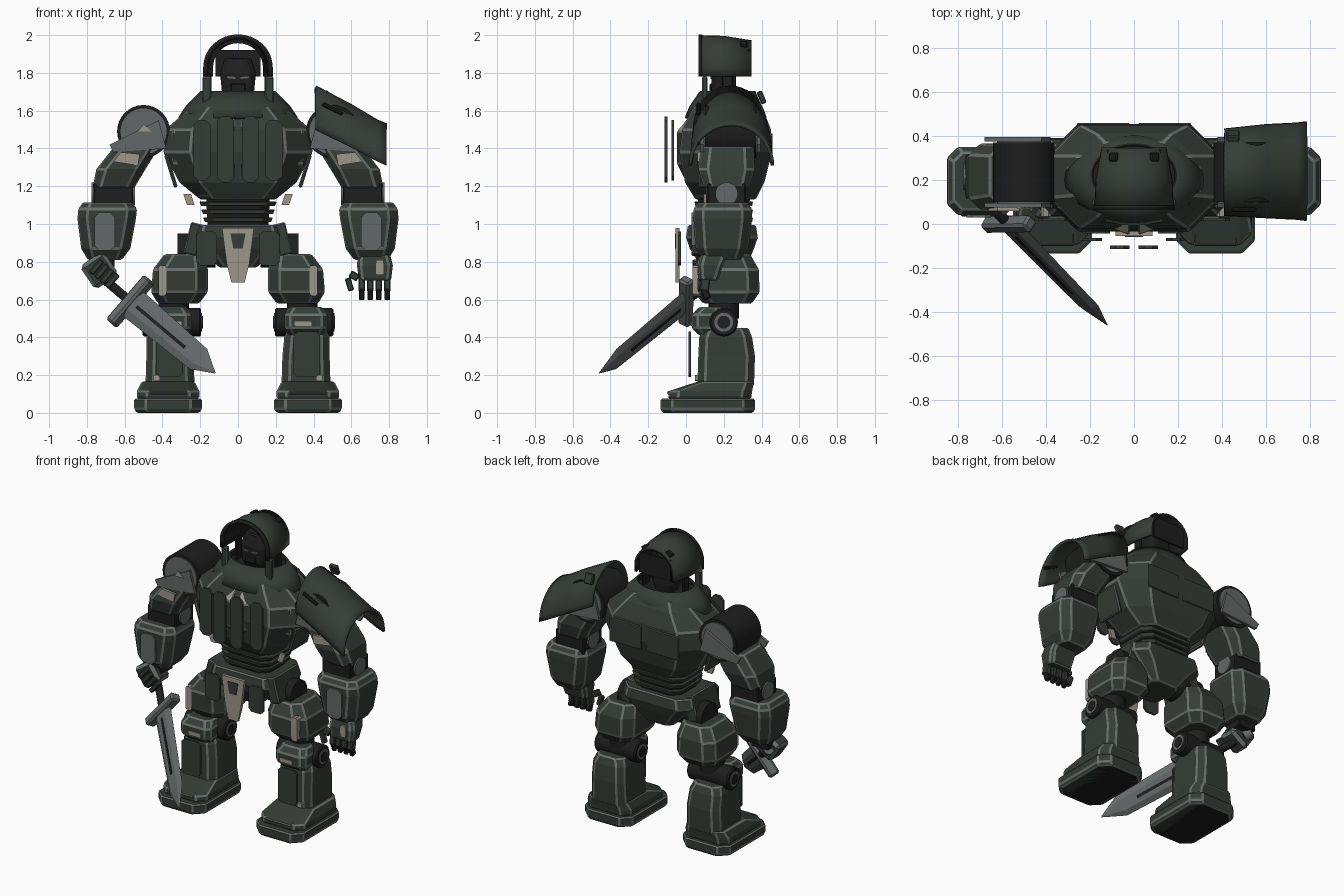
import bpy, math
from mathutils import Matrix, Vector, Euler

if "Cube" in bpy.data.objects:
    bpy.data.objects.remove(bpy.data.objects["Cube"])


def mat(name, r, g, b):
    m = bpy.data.materials.new(name)
    m.diffuse_color = (r, g, b, 1)
    m.use_nodes = True
    m.node_tree.nodes["Principled BSDF"].inputs["Base Color"].default_value = m.diffuse_color
    return m


GREEN = mat("dark_green", 0.036, 0.045, 0.037)
BLACK = mat("near_black", 0.013, 0.013, 0.013)
GREY = mat("steel_grey", 0.13, 0.14, 0.14)
TRIM = mat("edge_trim", 0.14, 0.16, 0.15)
BEIGE = mat("pale_beige", 0.34, 0.31, 0.26)


def make(name, verts, faces, mats, bevel=0, shell=0, smooth=False, mtx=None):
    me = bpy.data.meshes.new(name)
    me.from_pydata([tuple(v) for v in verts], [], faces)
    for m in mats:
        me.materials.append(m)
    ob = bpy.data.objects.new(name, me)
    bpy.context.collection.objects.link(ob)
    if mtx:
        ob.matrix_world = mtx
    if shell:
        s = ob.modifiers.new("shell", 'SOLIDIFY')
        s.thickness, s.offset = shell, 0
        s.material_offset = 1
        s.material_offset_rim = 1
    if bevel:
        b = ob.modifiers.new("edge", 'BEVEL')
        b.width, b.segments, b.limit_method = bevel, 1, 'ANGLE'
        b.angle_limit = math.radians(28)
        b.material = len(mats) - 1
    if smooth:
        bpy.ops.object.select_all(action='DESELECT')
        ob.select_set(True)
        bpy.context.view_layer.objects.active = ob
        bpy.ops.object.shade_smooth_by_angle(angle=math.radians(35))
    return ob


# skin a list of point rings, bottom to top, counter-clockwise
def skin(name, rings, mats, closed=True, cap=True, **kw):
    n = len(rings[0])
    faces = []
    for k in range(len(rings) - 1):
        for i in range(n if closed else n - 1):
            j = (i + 1) % n
            faces.append((k * n + i, k * n + j, (k + 1) * n + j, (k + 1) * n + i))
    if cap:
        faces.append(tuple(range(n - 1, -1, -1)))
        faces.append(tuple(range((len(rings) - 1) * n, len(rings) * n)))
    return make(name, [p for r in rings for p in r], faces, mats, **kw)


def octo(z, cx, cy, hx, hy, c):
    return [(cx + x, cy + y, z) for x, y in (
        (-hx + c, -hy), (hx - c, -hy), (hx, -hy + c), (hx, hy - c),
        (hx - c, hy), (-hx + c, hy), (-hx, hy - c), (-hx, -hy + c))]


def armour(name, rings, m=GREEN, trim=TRIM, bevel=0.008, **kw):
    return skin(name, [octo(*r) for r in rings], [m, trim], bevel=bevel, **kw)


def box(name, loc, size, m, rot=(0, 0, 0), bevel=0.006, trim=None, mtx=None):
    x, y, z = (s / 2 for s in size)
    t = mtx or Matrix.Translation(loc) @ Euler(rot).to_matrix().to_4x4()
    rings = [[(-x, -y, h), (x, -y, h), (x, y, h), (-x, y, h)] for h in (-z, z)]
    return skin(name, rings, [m, trim or m], bevel=bevel, mtx=t)


def ell(z, cy, rx, ry, n=32):
    return [(rx * math.cos(2 * math.pi * i / n), cy + ry * math.sin(2 * math.pi * i / n), z) for i in range(n)]


def cyl(name, loc, r, length, m, axis='X', n=24, mtx=None, bevel=0):
    rot = {'X': Euler((0, math.pi / 2, 0)), 'Y': Euler((math.pi / 2, 0, 0)), 'Z': Euler()}[axis]
    t = mtx or Matrix.Translation(loc) @ rot.to_matrix().to_4x4()
    return skin(name, [ell(-length / 2, 0, r, r, n), ell(length / 2, 0, r, r, n)], [m], smooth=True, mtx=t, bevel=bevel)


# flat panel: outline in x,z extruded along y
def plate(name, pts, y, m, th=0.015, s=1):
    pts = [(s * x, z) for x, z in pts]
    if s > 0:
        pts = pts[::-1]
    return skin(name, [[(x, y + d, z) for x, z in pts] for d in (-th / 2, th / 2)], [m])


def capsule(cx, hx, z0, z1, c):
    return [(cx - hx + c, z0), (cx + hx - c, z0), (cx + hx, z0 + c), (cx + hx, z1 - c),
            (cx + hx - c, z1), (cx - hx + c, z1), (cx - hx, z1 - c), (cx - hx, z0 + c)]


for s in (-1, 1):
    L = "left_" if s > 0 else "right_"
    # foot
    armour(L + "sole", [(0, .37 * s, .115, .165, .24, .06), (.02, .37 * s, .115, .18, .25, .06), (.075, .37 * s, .115, .18, .25, .06)])
    armour(L + "sole_bottom", [(-.0, .37 * s, .115, .155, .23, .06), (.004, .37 * s, .115, .164, .239, .06)], BLACK, bevel=0)
    armour(L + "foot_top", [(.075, .37 * s, .125, .165, .22, .05), (.115, .37 * s, .13, .165, .22, .05), (.165, .37 * s, .21, .14, .15, .04)])
    box(L + "toe_strip", (.37 * s, -.06, .115), (.2, .08, .02), GREEN, (.3, 0, 0), trim=TRIM)
    # shin
    armour(L + "shin", [(.14, .36 * s, .21, .13, .15, .04), (.3, .36 * s, .215, .125, .15, .04), (.4, .365 * s, .21, .12, .14, .04), (.45, .365 * s, .21, .1, .12, .04)])
    plate(L + "shin_panel", capsule(.365, .07, .19, .43, .02), .02, GREEN, s=s)
    plate(L + "shin_mark", capsule(.43, .018, .17, .2, .004), .055, BEIGE, s=s)
    # knee
    cyl(L + "knee_wheel", (.35 * s, .2, .48), .075, .31, BLACK, bevel=.008)
    cyl(L + "knee_ring", (.35 * s, .2, .48), .05, .32, GREY)
    cyl(L + "knee_hub", (.35 * s, .2, .48), .034, .328, BLACK)
    armour(L + "knee_cap", [(.41, .36 * s, .12, .09, .05, .025), (.45, .36 * s, .11, .115, .08, .03), (.52, .36 * s, .11, .115, .08, .03), (.56, .36 * s, .13, .09, .06, .03)])
    plate(L + "knee_mark", capsule(.345, .045, .46, .485, .005), .028, BEIGE, .006, s)
    cyl(L + "knee_post", (.34 * s, .2, .56), .08, .12, BLACK, 'Z')
    # thigh and hip
    armour(L + "thigh", [(.58, .315 * s, .22, .11, .13, .05), (.64, .31 * s, .215, .15, .175, .06), (.76, .305 * s, .21, .145, .175, .06), (.84, .285 * s, .21, .105, .13, .05)])
    plate(L + "thigh_mark", capsule(.4, .022, .62, .78, .01), .06, BEIGE, .05, s)
    cyl(L + "hip_joint", (.22 * s, .2, .86), .09, .2, BLACK)
    plate(L + "hip_panel", capsule(.165, .055, .78, .96, .02), -.035, GREEN, s=s)
    box(L + "hip_side", (.235 * s, .16, .92), (.07, .26, .17), GREEN, (0, -.25 * s, 0), trim=TRIM)
    # shoulder joint drum
    cyl(L + "shoulder_drum", (.5 * s, .235, 1.49), .14, .27, BLACK, 'Y', 32)
    cyl(L + "shoulder_disc", (.5 * s, .235, 1.49), .122, .285, GREY, 'Y', 32)
    plate(L + "shoulder_flap", [(.38, 1.4), (.66, 1.38), (.68, 1.42), (.42, 1.55)], .085, GREY, .02, s)
    plate(L + "shoulder_rear_flap", [(.38, 1.4), (.66, 1.38), (.68, 1.42), (.42, 1.55)], .385, GREY, .02, s)
    plate(L + "shoulder_mark", [(.46, 1.49), (.53, 1.49), (.5, 1.53)], .071, BEIGE, .006, s)
    # arm
    armour(L + "upper_arm", [(1.19, .66 * s, .215, .11, .12, .04), (1.29, .62 * s, .215, .13, .15, .05), (1.41, .535 * s, .22, .12, .14, .05)])
    plate(L + "arm_mark", [(.53, 1.31), (.66, 1.33), (.62, 1.38), (.52, 1.37)], .075, BEIGE, .03, s)
    box(L + "elbow", (.66 * s, .215, 1.15), (.21, .2, .13), BLACK)
    cyl(L + "elbow_disc", (.66 * s, .215, 1.16), .06, .23, GREY)
    armour(L + "forearm", [(.81, .705 * s, .19, .09, .1, .03), (.87, .7 * s, .19, .13, .14, .05), (1.03, .695 * s, .195, .155, .155, .05), (1.08, .69 * s, .195, .155, .155, .05), (1.115, .69 * s, .195, .13, .13, .04)])
    plate(L + "forearm_panel", capsule(.705, .055, .86, 1.06, .025), .045, GREY, .03, s)
    # torso side plates
    box(L + "side_skirt", (.355 * s, .17, 1.28), (.02, .2, .18), GREEN, (0, .3 * s, 0), trim=TRIM)
    # chest halves with beige sloped tops
    prow = [(.02, -.05), (.35, .07), (.35, .2), (.02, .2)]
    rings = [[(x * k * s, y + d, z) for x, y in prow][::s] for z, k, d in ((1.2, .75, .06), (1.32, 1, .0), (1.49, 1, .0), (1.58, .85, .075))]
    ch = skin(L + "chest", rings, [GREEN, BEIGE, TRIM], bevel=.007)
    for p in ch.data.polygons:
        if p.normal.z > .3 and p.normal.y < -.3:
            p.material_index = 1
    plate(L + "inner_chest_panel", capsule(.065, .045, 1.22, 1.57, .025), -.105, GREEN, s=s)
    plate(L + "outer_chest_panel", capsule(.19, .045, 1.23, 1.55, .025), -.07, GREEN, s=s)
    plate(L + "waist_mark", [(.23, 1.1), (.27, 1.1), (.29, 1.16), (.25, 1.16)], .1, BEIGE, s=s)
    # hood struts
    box(L + "hood_strut", (.165 * s, .1, 1.68), (.045, .03, .2), GREEN, trim=TRIM)
    box(L + "hood_strut_rear", (.15 * s, .22, 1.7), (.02, .06, .2), BLACK)
    box(L + "hood_window", (.09 * s, .305, 1.947), (.045, .04, .03), BLACK, (0, .55 * s, 0))
    # eyes
    box(L + "eye", (.035 * s, .132, 1.775), (.045, .006, .01), GREY, (0, -.1 * s, 0), bevel=0)

# torso
armour("torso", [(1.13, 0, .21, .2, .16, .07), (1.22, 0, .205, .31, .21, .11), (1.38, 0, .21, .395, .245, .14),
                 (1.5, 0, .215, .385, .235, .14), (1.6, 0, .22, .27, .19, .1), (1.65, 0, .22, .2, .15, .07)])
for x in (-.14, .14):
    box("back_panel", (x, .452, 1.4), (.24, .012, .16), GREEN, bevel=.003, trim=TRIM)
skin("collar", [ell(1.56, .2, .31, .2), ell(1.62, .21, .27, .185), ell(1.7, .22, .19, .14)], [GREEN, BLACK], cap=False, shell=.015, smooth=True)
skin("neck_well", [ell(1.6, .22, .2, .14), ell(1.655, .22, .2, .14)], [BLACK])
# waist bands
armour("waist_core", [(.96, 0, .2, .16, .13, .05), (1.18, 0, .2, .17, .14, .05)], BLACK, BLACK)
for i in range(4):
    armour("waist_band", [(1.01 + i * .042, 0, .2, .175 + i * .01, .15, .05), (1.035 + i * .042, 0, .2, .185 + i * .01, .155, .05)], GREEN, GREEN, .004)
# pelvis
armour("pelvis", [(.77, 0, .2, .1, .12, .03), (.87, 0, .19, .2, .17, .06), (.93, 0, .19, .265, .19, .07), (.995, 0, .19, .25, .18, .07)])
plate("front_guard", [(-.035, .69), (.035, .69), (.06, .79), (.085, .98), (-.085, .98), (-.06, .79)], -.045, BEIGE, .02)
plate("front_guard_inset", [(-.025, .87), (.025, .87), (.04, .95), (-.04, .95)], -.056, GREEN, .006)

# head inside an open arched hood
armour("head", [(1.64, 0, .21, .06, .05, .02), (1.7, 0, .2, .085, .065, .025), (1.8, 0, .2, .095, .065, .03), (1.88, 0, .21, .07, .05, .03)], BLACK, BLACK)
box("mouth_guard", (0, .135, 1.72), (.08, .02, .05), BLACK)


def arch(y, r, top):
    pts = [(r, y, 1.78)]
    for i in range(17):
        a = math.pi * i / 16
        pts.append((r * math.cos(a), y, 1.83 + (top - 1.83) * math.sin(a)))
    return pts + [(-r, y, 1.78)]


skin("hood", [arch(.07, .172, 1.992), arch(.2, .167, 1.988), arch(.345, .14, 1.965)][::-1], [GREEN, BLACK], closed=False, cap=False, shell=.016, smooth=True)
skin("hood_rim", [arch(.066, .172, 1.992), arch(.085, .172, 1.992)][::-1], [BLACK, BLACK], closed=False, cap=False, shell=.024, smooth=True)
plate("hood_back", [(-.12, 1.78), (.12, 1.78), (.12, 1.92), (-.12, 1.92)], .33, BLACK)


# big left pauldron: sloping half tube
def half(x, base, h, ry, cy):
    return [(x, cy + ry * math.cos(math.pi * i / 20), base + h * math.sin(math.pi * i / 20)) for i in range(21)]


skin("pauldron", [half(.41, 1.5, .225, .19, .235), half(.6, 1.405, .22, .205, .24), half(.74, 1.33, .212, .212, .24), half(.785, 1.31, .215, .218, .24)],
     [GREEN, GREEN], closed=False, cap=False, shell=.018, smooth=True)
for x, z in ((.5, 1.61), (.73, 1.45)):
    box("pauldron_slit", (x, .065, z), (.12, .02, .022), BLACK, (-.6, .45, 0))
box("pauldron_tab", (.45, .4, 1.67), (.06, .03, .07), GREEN, (.4, 0, 0))

# open left hand
armour("left_palm", [(.7, .725 * 1, .12, .085, .05, .02), (.78, .725, .13, .095, .065, .02), (.84, .72, .15, .085, .07, .02)])
plate("left_hand_mark", capsule(.75, .02, .73, .81, .006), .066, BEIGE, .012)
for i in range(4):
    x = .655 + i * .045
    box("finger_base", (x, .1, .68), (.036, .05, .07), GREEN, (-.15, 0, 0))
    box("finger_tip", (x, .105, .63), (.03, .04, .06), BLACK, (.35, 0, 0))
box("thumb_base", (.615, .09, .725), (.05, .04, .04), GREEN, (0, .5, 0))
box("thumb_tip", (.59, .08, .68), (.032, .036, .07), GREEN, (0, -.3, 0))

# gripping right hand
box("right_wrist", (-.72, .17, .81), (.13, .13, .1), BLACK)
box("right_fist", (-.735, .125, .755), (.15, .13, .15), GREEN, (0, -.6, 0), .02, TRIM)
for i in range(4):
    box("right_finger", (-.665 - i * .028, .06, .70 + i * .024), (.03, .05, .09), GREEN, (0, .7, 0))

# sword: local z runs down the blade, local x across it
zd = Vector((.45, -.46, -.38)).normalized()
yd = zd.cross(Vector((.66, 0, .75))).normalized()
xd = yd.cross(zd)
base = Vector((-.57, .0, .59))
rot = Matrix((xd, yd, zd)).transposed().to_4x4()


def along(t):
    return Matrix.Translation(base + zd * t) @ rot


def blade(z, w, t):
    return [(-w, 0, z), (-w * .5, -t, z), (w * .5, -t, z), (w, 0, z), (w * .5, t, z), (-w * .5, t, z)]


skin("sword_blade", [blade(0, .085, .02), blade(.6, .07, .016), blade(.745, .003, .002)], [GREY], mtx=along(0))
for d in (-1, 1):
    box("sword_groove", 0, (.018, .006, .42), BLACK, bevel=0, mtx=along(.28) @ Matrix.Translation((0, d * .019, 0)))
box("sword_guard", 0, (.31, .07, .06), GREY, bevel=.012, mtx=along(0))
cyl("sword_grip", 0, .024, .3, BLACK, n=12, mtx=along(-.15))
cyl("sword_pommel", 0, .035, .05, GREY, n=12, mtx=along(-.31))
